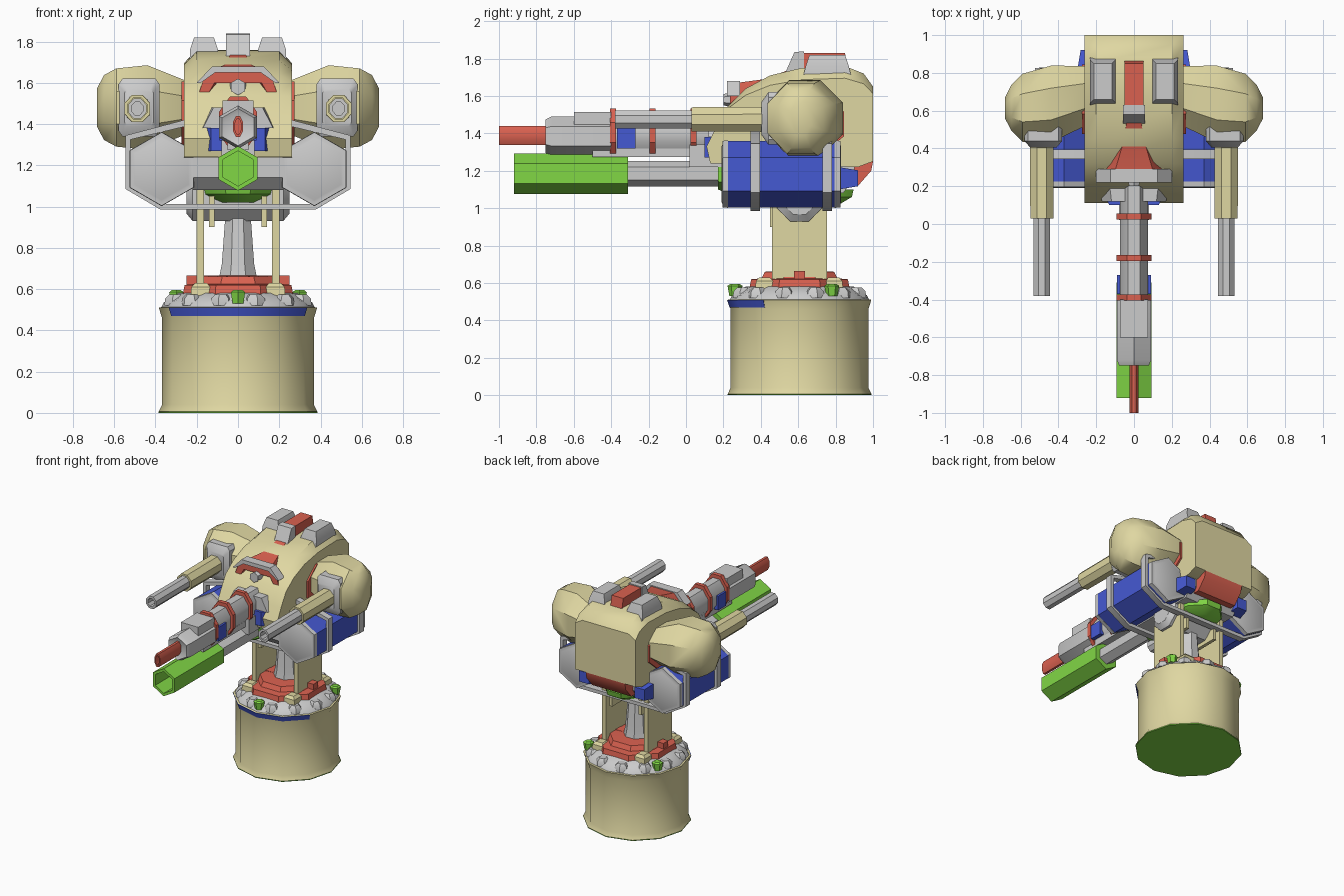
import bpy, bmesh
from math import pi, sin, cos, radians

if "Cube" in bpy.data.objects:
    bpy.data.objects.remove(bpy.data.objects["Cube"])

COL = {"tan": (0.74, 0.68, 0.36, 1), "red": (0.70, 0.12, 0.08, 1),
       "blue": (0.06, 0.10, 0.65, 1), "green": (0.22, 0.68, 0.06, 1)}
MATS = {}
for k, c in COL.items():
    MATS[k] = bpy.data.materials.new(k)
    MATS[k].diffuse_color = c


def loft(name, rings, color=None, closed=False, angle=35):
    """Skin a list of equal-length point rings; cap the ends unless closed."""
    bm = bmesh.new()
    vs = [[bm.verts.new(p) for p in r] for r in rings]
    n = len(vs[0])
    for i in range(len(vs) if closed else len(vs) - 1):
        a, b = vs[i], vs[(i + 1) % len(vs)]
        for j in range(n):
            bm.faces.new((a[j], a[(j + 1) % n], b[(j + 1) % n], b[j]))
    if not closed:
        bm.faces.new(vs[0])
        bm.faces.new(vs[-1])
    bmesh.ops.recalc_face_normals(bm, faces=bm.faces)
    me = bpy.data.meshes.new(name)
    bm.to_mesh(me)
    bm.free()
    ob = bpy.data.objects.new(name, me)
    bpy.context.collection.objects.link(ob)
    if color:
        me.materials.append(MATS[color])
    bpy.ops.object.select_all(action='DESELECT')
    ob.select_set(True)
    bpy.context.view_layer.objects.active = ob
    bpy.ops.object.shade_smooth_by_angle(angle=radians(angle))
    return ob


def tube(name, stations, centre, axis, n=6, rot=pi / 2, color=None):
    """Sections (t, ru[, rv]) along an axis; centre is the other two coordinates."""
    rings = []
    for t, ru, *rv in stations:
        rv = rv[0] if rv else ru
        ring = []
        for i in range(n):
            a = rot + 2 * pi * i / n
            u, v = centre[0] + ru * cos(a), centre[1] + rv * sin(a)
            ring.append({"x": (t, u, v), "y": (u, t, v), "z": (u, v, t)}[axis])
        rings.append(ring)
    return loft(name, rings, color)


def slab(name, profile, x0, x1, color=None):
    """Side profile (y, z) extruded along x."""
    return loft(name, [[(x, y, z) for y, z in profile] for x in (x0, x1)], color)


def box(name, x0, x1, y0, y1, z0, z1, color=None):
    return slab(name, [(y0, z0), (y1, z0), (y1, z1), (y0, z1)], x0, x1, color)


CY = 0.607  # turret axis

# drum base
tube("base_drum", [(0.005, .385), (0.04, .368), (0.46, .368), (0.51, .384), (0.515, .36)],
     (0, CY), "z", 12, 0, "tan")
tube("base_underside", [(0, .384), (0.006, .386)], (0, CY), "z", 12, 0, "green")
tube("base_deck", [(0.505, .375), (0.535, .36), (0.58, .29), (0.59, .2)], (0, CY), "z", 12, 0)
arc = [pi + i * pi / 6 for i in range(1, 6)]
loft("front_band", [[(r * cos(a), CY + r * sin(a), z) for r, z in
     ((.374, .47), (.388, .51), (.36, .51), (.35, .47))] for a in arc], "blue")
tube("turntable", [(0.57, .29), (0.62, .28), (0.625, .22), (0.66, .2), (0.665, .1)],
     (0, CY), "z", 8, pi / 8, "red")
for i in range(12):
    a = 2 * pi * (i + .5) / 12
    tube("deck_bolt", [(0.52, .055), (0.555, .05), (0.575, .03)],
         (.315 * cos(a), CY + .315 * sin(a)), "z", 6, a)
for i in range(3):
    a = -pi / 2 + i * 2 * pi / 3
    tube("deck_lamp", [(0.53, .03), (0.585, .04), (0.595, .025)],
         (.345 * cos(a), CY + .345 * sin(a)), "z", 6, a, "green")

# neck
tube("pylon", [(0.65, .1), (0.72, .085), (1.1, .055)], (0, CY), "z", 8, pi / 8)
box("turntable_key", -.25, .25, CY - .03, CY + .03, 0.6, 0.665, "red")
tube("neck_axle", [(-.25, .09), (-.22, .13), (.22, .13), (.25, .09)], (CY, 1.05), "x", 8, pi / 8)
for s in (-1, 1):
    box("neck_plate", s * .165, s * .2, .46, .755, .58, 1.12, "tan")
    box("neck_clip", s * .115, s * .14, .45, .75, .9, 1.05, "tan")
    for y in (.42, .79):
        tube("neck_foot", [(0.57, .07), (0.61, .065), (0.63, .04)], (s * .18, y), "z", 4, pi / 4, "tan")

# main hull
hull = [(.13, 1.24), (.11, 1.33), (.16, 1.43), (.22, 1.54), (.32, 1.64), (.45, 1.71), (.62, 1.75),
        (.85, 1.76), (.95, 1.72), (1.0, 1.65), (1.0, 1.25), (.92, 1.22)]
side = [(y, z - max(0, z - 1.5) * .25) for y, z in hull]
loft("hull", [[(x, y, z) for y, z in p] for x, p in
              ((-.262, side), (-.2, hull), (.2, hull), (.262, side))], "tan")
slab("hull_lower", [(.2, 1.28), (.2, 1.14), (.26, 1.08), (.84, 1.08), (.9, 1.16), (.9, 1.28)], -.22, .22)
slab("rear_panel", [(.86, 1.25), (1.0, 1.25), (.99, 1.2), (.92, 1.12), (.84, 1.12)], -.17, .17, "red")
tube("belly", [(1.1, .2, .28), (1.06, .19, .27), (1.02, .12, .2)], (0, .63), "z", 10, 0, "green")

# hull top: centre crest and vents
slab("crest", [(.54, 1.72), (.62, 1.83), (.85, 1.83), (.87, 1.72)], -.05, .05, "red")
slab("crest_nose", [(.52, 1.70), (.58, 1.835), (.63, 1.838), (.63, 1.70)], -.058, .058)
for s in (-1, 1):
    loft("roof_vent", [[(s * .165 + sx * w, y0 if sy < 0 else y1, z) for sx, sy in
         ((-1, -1), (1, -1), (1, 1), (-1, 1))] for w, y0, y1, z in
         ((.07, .62, .89, 1.68), (.068, .64, .87, 1.76), (.048, .66, .85, 1.82))])

# visor over the gun port
loft("visor", [[(-w, y, z0), (-w * .9, y, z1 - .06), (-w * .6, y, z1), (w * .6, y, z1),
                (w * .9, y, z1 - .06), (w, y, z0), (w * .75, y, z0), (w * .6, y, z0 + .05),
                (-w * .6, y, z0 + .05), (-w * .75, y, z0)]
               for y, w, z0, z1 in ((.235, .19, 1.55, 1.665), (.42, .1, 1.58, 1.69), (.55, .06, 1.65, 1.74))],
     "red")
loft("visor_brow", [[(-.2, y, 1.6), (-.125, y, 1.68), (.125, y, 1.68), (.2, y, 1.6),
                     (.18, y, 1.6), (.11, y, 1.65), (-.11, y, 1.65), (-.18, y, 1.6)] for y in (.22, .29)])
tube("visor_eye", [(.2, .04), (.2, .03), (.27, .045)], (0, 1.58), "y", 6, pi / 2)

# gun collar on the hull front
loft("gun_collar", [[(-w, y, 1.38), (-w * .7, y, 1.48), (w * .7, y, 1.48), (w, y, 1.38)]
                    for y, w in ((.12, .17), (.3, .2))])
loft("collar_trim", [[(-w, y, 1.27), (-w, y, 1.38), (w, y, 1.38), (w, y, 1.27)]
                     for y, w in ((.1, .13), (.22, .2))], "blue")
box("gun_mount", -.08, .08, .02, .3, 1.22, 1.34)

# upper cannon
GZ = 1.395
tube("cannon_body", [(-.4, .08, .115), (.25, .08, .115)], (0, 1.4), "y", 8, pi / 8)
for y in (-.39, -.18, .04):
    tube("cannon_ring", [(y - .016, .1, .14), (y + .016, .1, .14)], (0, 1.405), "y", 8, pi / 8, "red")
for s in (-1, 1):
    box("cannon_cell", s * .06, s * .09, -.37, -.27, 1.32, 1.43, "blue")
box("cannon_underside", -.05, .05, -.5, .1, 1.275, 1.32)
tube("cannon_shroud", [(-.74, .07), (-.75, .09), (-.72, .105), (-.4, .105)], (0, 1.385), "y")
box("cannon_rail", -.075, .075, -.6, -.4, 1.43, 1.515)
tube("cannon_barrel", [(-.7, .026, .055), (-1, .026, .055), (-1, .016, .04), (-.9, .016, .04)],
     (0, 1.388), "y", 8, pi / 8, "red")

# lower cannon
tube("launcher_muzzle", [(-.31, .06), (-.31, .108), (-.92, .108), (-.92, .085), (-.5, .085)],
     (0, 1.185), "y", color="green")
tube("launcher_pipe", [(-.4, .068), (.3, .068)], (0, 1.185), "y")
tube("launcher_seal", [(.17, .085), (.21, .1)], (0, 1.185), "y", color="green")

# side tanks, shoulders and arm guns
for s in (-1, 1):
    tx = s * .37
    tube("tank", [(.2, .178), (.82, .178)], (tx, 1.182), "y", color="blue")
    for e, d in ((.195, 1), (.825, -1)):
        tube("tank_end", [(e + d * .03, .18), (e, .178), (e, .16), (e - d * .004, .15)], (tx, 1.182), "y")
    tube("tank_bracket", [(.75, .1), (.92, .06)], (s * .24, 1.16), "y", 4, pi / 4, "blue")
    tube("shoulder_joint", [(s * .24, .2, .17), (s * .275, .2, .17)], (.66, 1.45), "x", 8, pi / 8, "red")
    prof = [(.25, .17, .14, .68), (.44, .22, .222, .635), (.59, .195, .205, .615), (.65, .13, .17, .615),
            (.683, .06, .1, .615)]
    loft("shoulder", [[(s * x, cy + ry * cos(pi / 8 + i * pi / 4), 1.48 + rz * sin(pi / 8 + i * pi / 4))
                       for i in range(8)] for x, ry, rz, cy in prof], "tan")
    loft("shoulder_plate", [[(s * (.48 + a * w), y, 1.48 + b * h) for a, b in
         ((-1, -.8), (-1, .8), (-.8, 1), (.8, 1), (1, .8), (1, -.8), (.8, -1), (-.8, -1))]
         for y, w, h in ((.405, .07, .09), (.44, .1, .14), (.6, .1, .14))])
    ax = s * .488
    tube("arm_sleeve", [(.45, .068, .072), (.03, .066, .07), (.03, .05, .055), (.1, .05, .055)],
         (ax, 1.475), "y", 8, pi / 8, "tan")
    tube("arm_barrel", [(.1, .047, .052), (-.38, .047, .052), (-.38, .03, .034), (-.2, .03, .034)],
         (ax, 1.475), "y", 8, pi / 8)

# straps around both tanks
half = [(.26, 1.42), (.545, 1.345), (.545, 1.085), (.375, .985)]
outer = half + [(-x, z) for x, z in reversed(half)]
inner = [(x * .955, 1.19 + (z - 1.19) * .87) for x, z in outer]
for y in (.37, .755):
    loft("tank_strap", [[(x, yy, z) for x, z in p] for p, yy in
         ((outer, y - .025), (outer, y + .025), (inner, y + .025), (inner, y - .025))], closed=True)

for m in bpy.data.materials:
    if m.users and not m.is_grease_pencil:
        m.use_nodes = True
        m.node_tree.nodes["Principled BSDF"].inputs["Base Color"].default_value = m.diffuse_color
